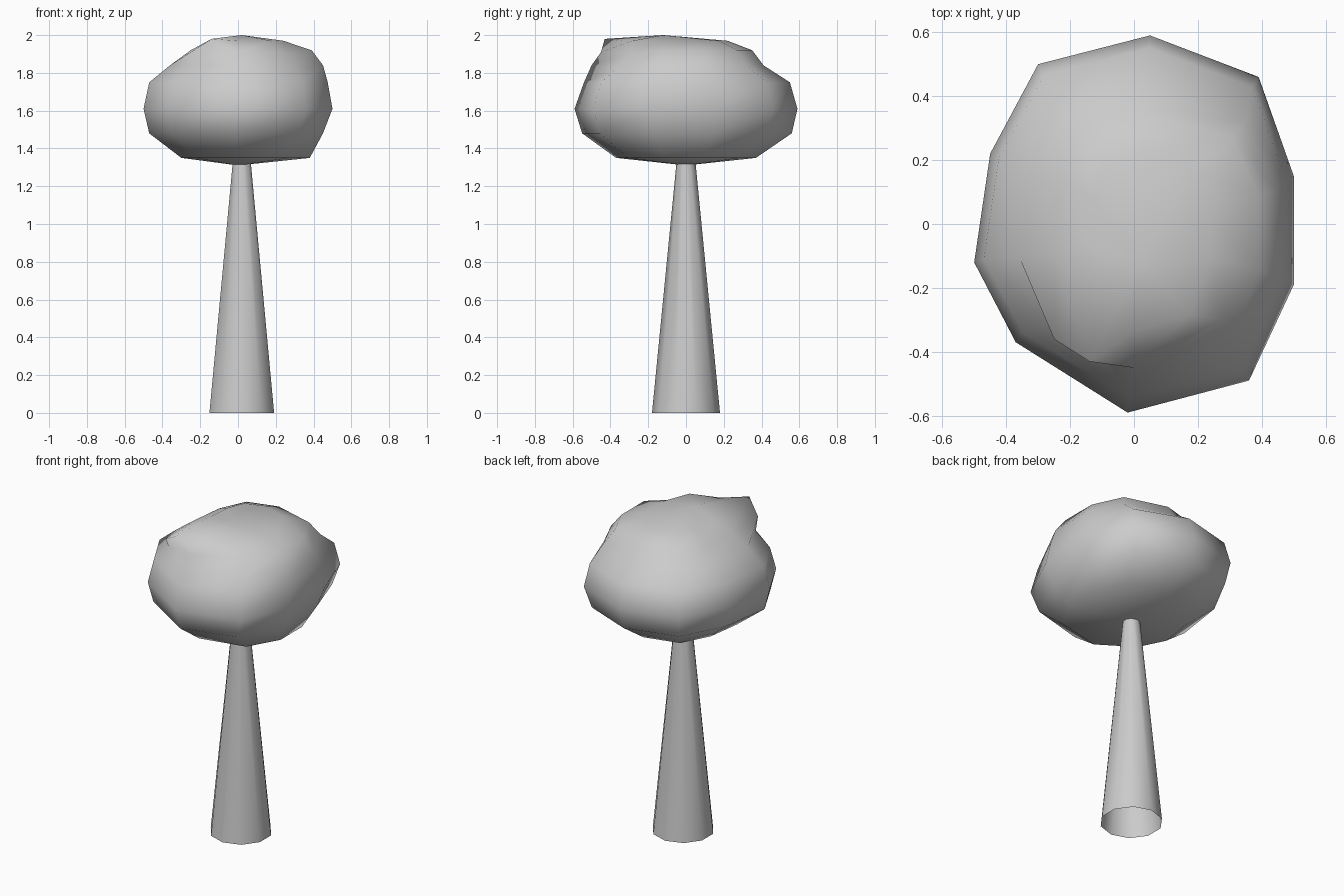
import bpy, bmesh
from mathutils import Vector

if "Cube" in bpy.data.objects:
    bpy.data.objects.remove(bpy.data.objects["Cube"])

# Trunk: open ten-sided tapered tube
bpy.ops.mesh.primitive_cone_add(vertices=10, radius1=0.18, radius2=0.045, depth=1.38,
                                end_fill_type='NOTHING', location=(0.02, 0, 0.69))
trunk = bpy.context.object
trunk.name = "trunk"
bpy.ops.object.shade_smooth()

# Crown: the plan outline, fitted to the extents of each level
outline = [(0.05, 0.59), (-0.30, 0.50), (-0.45, 0.22), (-0.50, -0.12), (-0.37, -0.37),
           (-0.02, -0.59), (0.36, -0.49), (0.50, -0.19), (0.50, 0.15), (0.39, 0.46)]
# z, left, right, front, back
levels = [(1.35, 0.30, 0.38, 0.37, 0.37),
          (1.48, 0.47, 0.45, 0.55, 0.56),
          (1.61, 0.50, 0.50, 0.59, 0.59),
          (1.75, 0.47, 0.475, 0.54, 0.55),
          (1.84, 0.36, 0.45, 0.50, 0.41),
          (1.92, 0.25, 0.39, 0.44, 0.35),
          (1.97, 0.14, 0.24, 0.34, 0.22)]

bm = bmesh.new()
rings = []
for z, left, right, front, back in levels:
    ring = []
    for x, y in outline:
        sx = (right if x > 0 else left) / 0.5
        sy = (back if y > 0 else front) / 0.59
        ring.append(bm.verts.new((x * sx, y * sy, z)))
    rings.append(ring)
n = len(outline)
for a, b in zip(rings, rings[1:]):
    for i in range(n):
        j = (i + 1) % n
        bm.faces.new((a[i], a[j], b[j], b[i]))
low = bm.verts.new((0, 0, 1.31))
high = bm.verts.new((0.02, -0.12, 2.0))
for i in range(n):
    j = (i + 1) % n
    bm.faces.new((low, rings[0][j], rings[0][i]))
    bm.faces.new((high, rings[-1][i], rings[-1][j]))

# Small horn at the upper front left, and a hollow on the front right
rings[6][4].co = Vector((-0.14, -0.43, 1.98))
rings[5][4].co = Vector((-0.25, -0.36, 1.91))
rings[5][5].co = Vector((0.0, -0.45, 1.91))
rings[5][6].co = Vector((0.27, -0.30, 1.90))
rings[4][6].co = Vector((0.31, -0.37, 1.82))
bmesh.ops.recalc_face_normals(bm, faces=bm.faces[:])
mesh = bpy.data.meshes.new("crown")
bm.to_mesh(mesh)
bm.free()
mesh.polygons.foreach_set("use_smooth", [True] * len(mesh.polygons))
crown = bpy.data.objects.new("crown", mesh)
bpy.context.collection.objects.link(crown)
